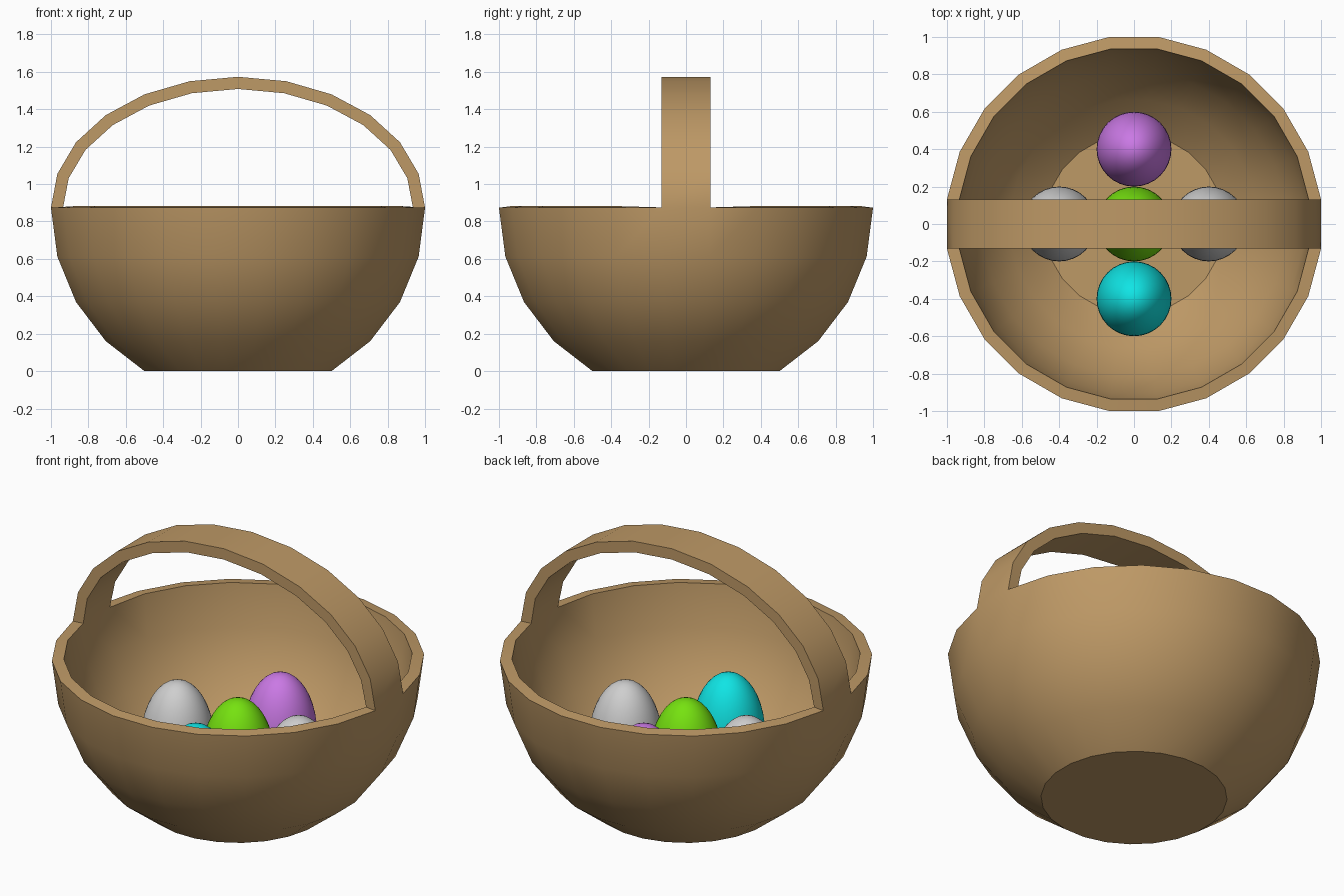
import bpy, bmesh, math

if "Cube" in bpy.data.objects:
    bpy.data.objects.remove(bpy.data.objects["Cube"])

SEGS = 24
R = 1 / math.cos(math.pi / SEGS)      # flat-to-flat width is 2
RIM_Z = R * math.cos(math.radians(30))
WALL = 0.065


def material(name, rgb):
    m = bpy.data.materials.new(name)
    m.diffuse_color = (*rgb, 1)
    m.use_nodes = True
    m.node_tree.nodes["Principled BSDF"].inputs["Base Color"].default_value = m.diffuse_color
    return m


def finish(bm, name, mat):
    bmesh.ops.recalc_face_normals(bm, faces=bm.faces[:])
    me = bpy.data.meshes.new(name)
    bm.to_mesh(me)
    bm.free()
    me.materials.append(mat)
    ob = bpy.data.objects.new(name, me)
    bpy.context.collection.objects.link(ob)
    return ob


def smooth(ob, angle):
    bpy.ops.object.select_all(action='DESELECT')
    ob.select_set(True)
    bpy.context.view_layer.objects.active = ob
    bpy.ops.object.shade_smooth_by_angle(angle=math.radians(angle))


wicker = material("wicker_brown", (0.515, 0.319, 0.133))
purple = material("purple", (0.59, 0.19, 0.78))
green = material("green", (0.18, 0.76, 0.005))
cyan = material("cyan", (0.005, 0.78, 0.78))
pale = material("pale_grey", (0.62, 0.62, 0.62))

# Basket bowl: lower part of a sphere, cut off flat at the bottom
bm = bmesh.new()
rings = []
for deg in (30, 45, 60, 75, 90):
    a = math.radians(deg)
    r, z = R * math.sin(a), RIM_Z - R * math.cos(a)
    rings.append([bm.verts.new((r * math.cos(t), r * math.sin(t), z))
                  for t in ((i - 0.5) * math.tau / SEGS for i in range(SEGS))])
bm.faces.new(rings[0][::-1])
for lo, hi in zip(rings, rings[1:]):
    for i in range(SEGS):
        j = (i + 1) % SEGS
        bm.faces.new((lo[i], lo[j], hi[j], hi[i]))

# Handle: elliptical strip from one rim edge to the opposite one
rim = rings[-1]
half = SEGS // 2
w = rim[1].co.y
strip = [(rim[0], rim[1])]
for k in range(1, 12):
    a = math.radians(15 * k)
    x, z = math.cos(a), RIM_Z + 0.7 * math.sin(a)
    strip.append((bm.verts.new((x, -w, z)), bm.verts.new((x, w, z))))
strip.append((rim[half + 1], rim[half]))
for (a, b), (c, d) in zip(strip, strip[1:]):
    bm.faces.new((a, b, d, c))
basket = finish(bm, "basket", wicker)
solid = basket.modifiers.new("wall", 'SOLIDIFY')
solid.thickness = WALL
solid.offset = -1
bpy.context.view_layer.objects.active = basket
basket.select_set(True)
bpy.ops.object.modifier_apply(modifier=solid.name)
smooth(basket, 30)

# Eggs: round below, stretched above
for name, x, y, mat in (("middle_egg", 0, 0, green), ("back_egg", 0, 0.4, purple),
                        ("front_egg", 0, -0.4, cyan), ("left_egg", -0.4, 0, pale),
                        ("right_egg", 0.4, 0, pale)):
    bm = bmesh.new()
    bmesh.ops.create_uvsphere(bm, u_segments=32, v_segments=20, radius=0.2)
    for v in bm.verts:
        if v.co.z > 0:
            v.co.z *= 1.8
    egg = finish(bm, name, mat)
    egg.location = (x, y, 0.265)
    smooth(egg, 60)
